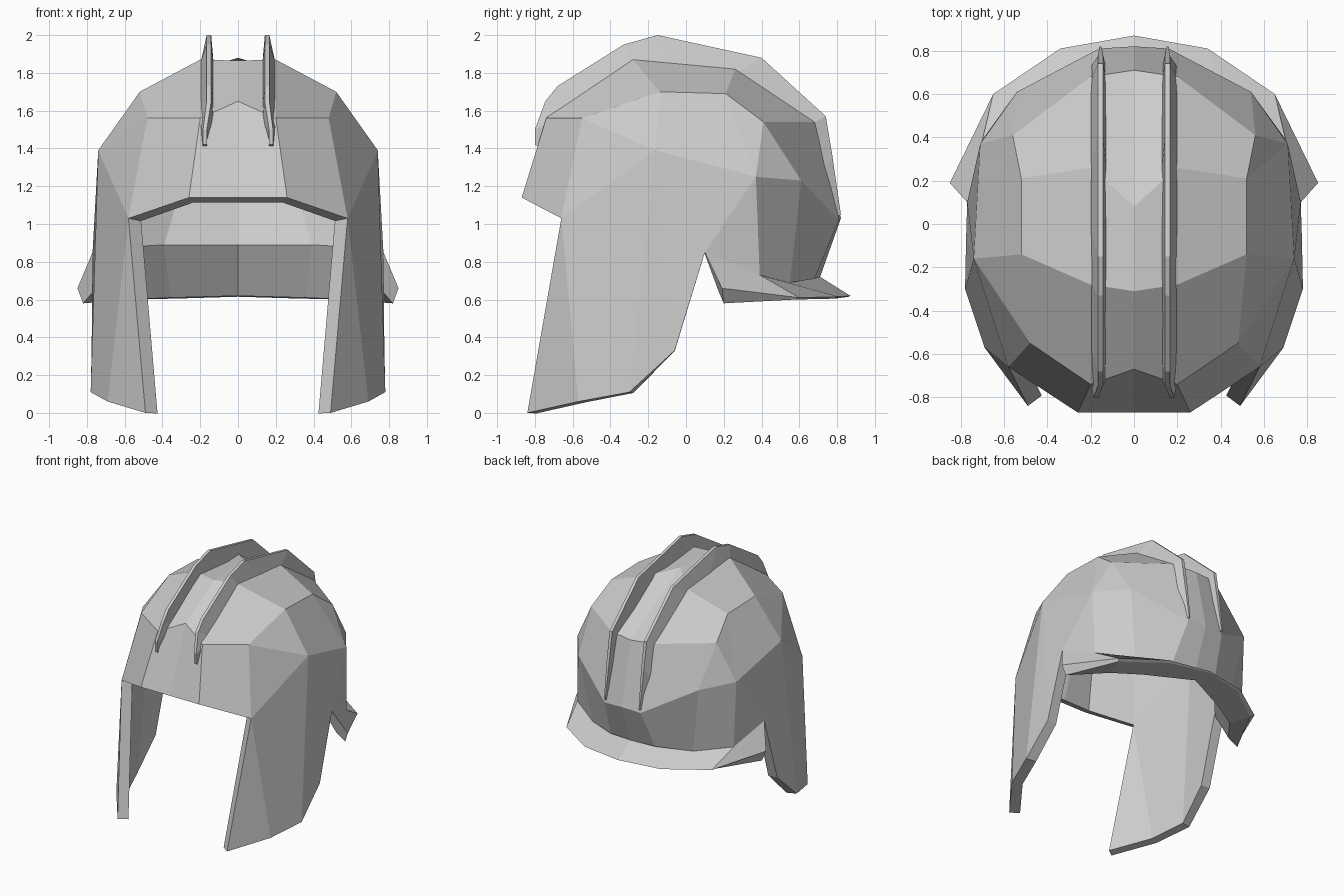
import bpy, bmesh
from mathutils import Vector

if "Cube" in bpy.data.objects:
    bpy.data.objects.remove(bpy.data.objects["Cube"])


def make_object(name, grids, cap=None, thickness=0):
    """Skin rows of points into faces, weld them and mirror across x."""
    bm = bmesh.new()
    for rows in grids:
        vs = [[bm.verts.new(p) for p in r] for r in rows]
        for a, b in zip(vs, vs[1:]):
            for i in range(len(a) - 1):
                bm.faces.new((a[i], a[i + 1], b[i + 1], b[i]))
    for loop in cap or []:
        bm.faces.new([bm.verts.new(p) for p in loop])
    bmesh.ops.remove_doubles(bm, verts=bm.verts, dist=0.002)
    bmesh.ops.recalc_face_normals(bm, faces=bm.faces)
    if thickness:  # an open shell must face outwards
        top = max(bm.faces, key=lambda f: f.calc_center_median().z)
        if top.normal.z < 0:
            bmesh.ops.reverse_faces(bm, faces=bm.faces)
    me = bpy.data.meshes.new(name)
    bm.to_mesh(me)
    bm.free()
    ob = bpy.data.objects.new(name, me)
    bpy.context.collection.objects.link(ob)
    m = ob.modifiers.new("mirror", 'MIRROR')
    m.merge_threshold = 0.002
    if thickness:
        s = ob.modifiers.new("thickness", 'SOLIDIFY')
        s.thickness = thickness
        s.offset = -1
    return ob


# Shell: front-to-back arcs, from the centre line out to the side
brow = (.58, -.66, 1.03)
temple = (.74, -.16, 1.39)
rear_side = (.71, .37, 1.25)
nape = (.70, .39, .73)
ear = (.77, .10, .85)
centre = [(0, -.87, 1.14), (0, -.67, 1.65), (0, -.31, 1.865), (0, .08, 1.88),
          (0, .71, 1.53), (0, .82, 1.03), (0, .71, .72)]
ridge_line = [(.26, -.87, 1.14), (.2, -.74, 1.56), (.2, -.28, 1.87), (.2, .26, 1.82),
              (.2, .68, 1.54), (.16, .81, 1.02), (.2, .68, .71)]
side = [brow, (.48, -.55, 1.56), (.52, -.14, 1.70), (.52, .21, 1.69),
        (.56, .41, 1.54), (.54, .61, 1.23), (.45, .55, .69)]
lower = [brow, temple, temple, rear_side, rear_side, rear_side, nape]

# Cheek guards continue the shell downwards
cheek_top = [brow, brow, temple, temple, rear_side, nape]
cheek_bottom = [(.49, -.84, .0), (.69, -.57, .06), (.78, -.30, .11),
                (.775, -.06, .33), ear, ear]
make_object("helmet_shell", [[centre, ridge_line, side, lower],
                             [cheek_top, cheek_bottom]], thickness=.08)

# Flared neck guard: seam, lip, underside, inner foot, inner edge and wall per station
stations = [
    [ear, (.85, .19, .66), (.82, .20, .58), (.76, .17, .65), (.69, .10, .84), (.72, .12, .87)],
    [nape, (.65, .60, .61), (.63, .575, .60), (.57, .41, .60), (.56, .25, .88), (.60, .44, 1.2)],
    [(.45, .55, .69), (.34, .81, .615), (.33, .79, .605), (.36, .53, .61),
     (.39, .40, .89), (.30, .64, 1.2)],
    [(0, .71, .72), (0, .87, .62), (0, .86, .615), (0, .70, .62), (0, .50, .89), (0, .72, 1.2)],
]
make_object("neck_guard", [[s + s[:1] for s in stations]], cap=[stations[0]])

# Twin crest ridges: (base y, base z, top y, top z) from forehead to nape
crest = [(-.79, 1.41, -.80, 1.42), (-.74, 1.56, -.80, 1.50), (-.66, 1.61, -.745, 1.65),
         (-.58, 1.67, -.68, 1.73), (-.28, 1.87, -.33, 1.95), (0, 1.85, -.15, 2.0),
         (.26, 1.82, .40, 1.88), (.68, 1.54, .74, 1.57), (.75, 1.28, .775, 1.36),
         (.81, 1.02, .82, 1.05)]
sections = []
for i, (by, bz, ty, tz) in enumerate(crest):
    base = Vector((by, bz)).lerp(Vector((0, 1.1)), .04)
    end = i in (0, len(crest) - 1)
    x_in, x_out = (.165, .19) if i == 0 else (.145, .165) if end else (.128, .205)
    t_in, t_out = (.165, .185) if i < 2 else (.15, .16) if end else (.142, .166)
    sections.append([(x_in, *base), (t_in, ty, tz), (t_out, ty, tz), (x_out, *base)])
make_object("crest_ridge", [[s + s[:1] for s in sections]],
            cap=[sections[0], sections[-1]])
